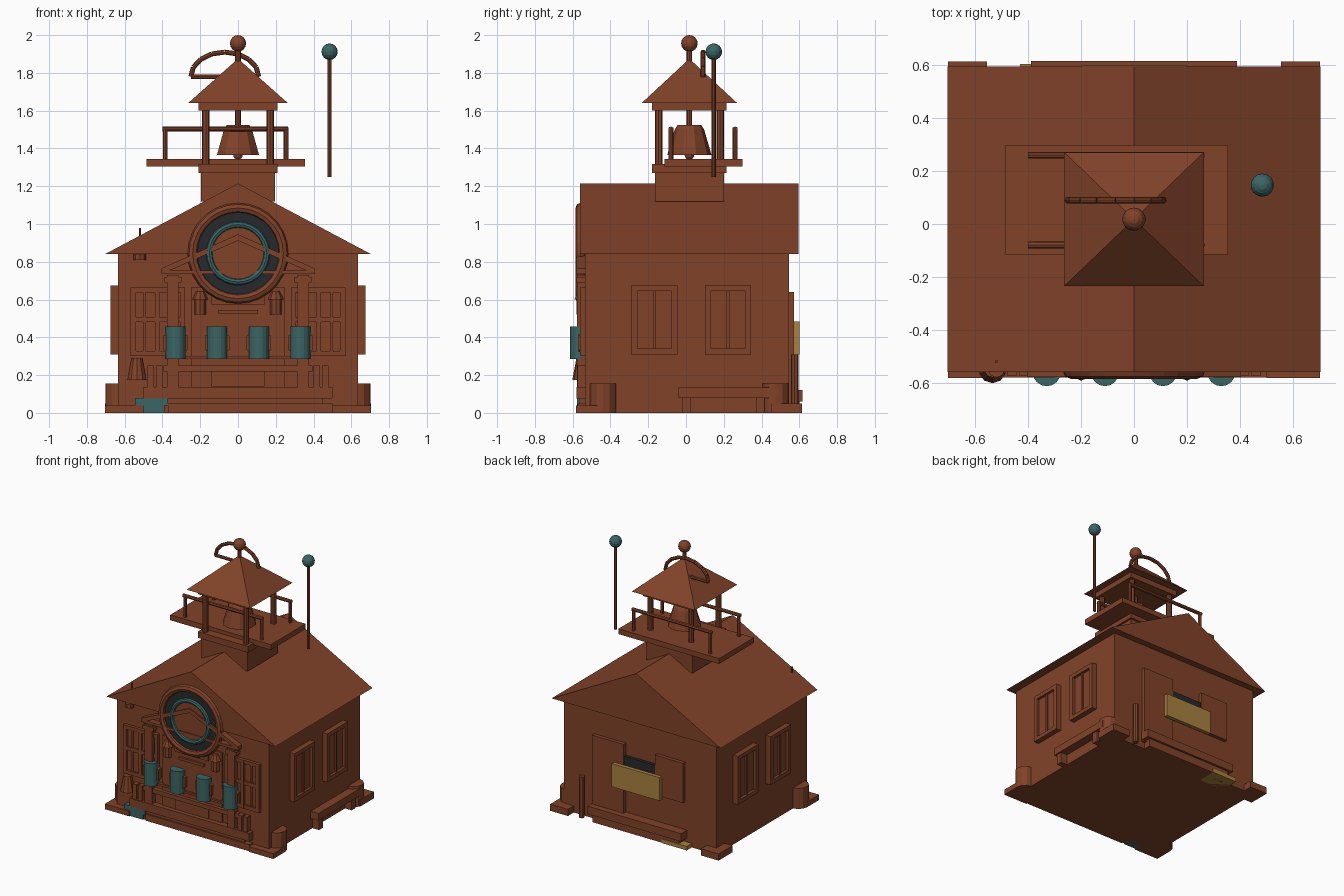
import bpy, bmesh, math
from mathutils import Vector

if "Cube" in bpy.data.objects:
    bpy.data.objects.remove(bpy.data.objects["Cube"])


def material(name, c):
    m = bpy.data.materials.new(name)
    m.diffuse_color = (*c, 1)
    m.use_nodes = True
    m.node_tree.nodes["Principled BSDF"].inputs["Base Color"].default_value = m.diffuse_color
    return m


BROWN = material("brick brown", (0.22, 0.055, 0.022))
TEAL = material("dark teal", (0.045, 0.13, 0.13))
DARK = material("charcoal", (0.02, 0.022, 0.025))
GOLD = material("mustard", (0.40, 0.22, 0.05))


def finish(name, bm, mat=BROWN, smooth=False):
    bmesh.ops.recalc_face_normals(bm, faces=bm.faces)
    me = bpy.data.meshes.new(name)
    for f in bm.faces:
        f.smooth = smooth
    bm.to_mesh(me)
    bm.free()
    me.materials.append(mat)
    ob = bpy.data.objects.new(name, me)
    bpy.context.collection.objects.link(ob)
    return ob


def box(name, x0, x1, y0, y1, z0, z1, mat=BROWN):
    bm = bmesh.new()
    bmesh.ops.create_cube(bm, size=1)
    for v in bm.verts:
        v.co = ((x0, x1)[v.co.x > 0], (y0, y1)[v.co.y > 0], (z0, z1)[v.co.z > 0])
    return finish(name, bm, mat)


def rod(name, a, b, r1, r2=None, n=10, mat=BROWN):
    a, b = Vector(a), Vector(b)
    bm = bmesh.new()
    bmesh.ops.create_cone(bm, cap_ends=True, segments=n, radius1=r1,
                          radius2=r1 if r2 is None else r2, depth=(b - a).length)
    rot = (b - a).to_track_quat('Z', 'Y')
    for v in bm.verts:
        v.co = rot @ v.co + (a + b) / 2
    return finish(name, bm, mat)


def ball(name, c, r, mat=BROWN):
    bm = bmesh.new()
    bmesh.ops.create_uvsphere(bm, u_segments=14, v_segments=8, radius=r)
    bmesh.ops.translate(bm, verts=bm.verts, vec=c)
    return finish(name, bm, mat)


def prism(name, profile, y0, y1, mat=BROWN):
    bm = bmesh.new()
    f = bm.faces.new([bm.verts.new((x, y0, z)) for x, z in profile])
    ext = bmesh.ops.extrude_face_region(bm, geom=[f])["geom"]
    bmesh.ops.translate(bm, vec=(0, y1 - y0, 0),
                        verts=[v for v in ext if isinstance(v, bmesh.types.BMVert)])
    return finish(name, bm, mat)


def ring(name, c, major, minor, mat):
    bpy.ops.mesh.primitive_torus_add(location=c, rotation=(math.pi / 2, 0, 0), major_segments=28,
                                     minor_segments=8, major_radius=major, minor_radius=minor)
    ob = bpy.context.object
    ob.name = name
    ob.data.materials.append(mat)


# main hall and roof
box("hall_walls", -.635, .635, -.535, .545, 0, .845)
prism("main_roof", [(-.705, .84), (.705, .84), (0, 1.215)], -.56, .595)

# corner slabs and round corner posts
for s in (-1, 1):
    box("front_corner_slab", *sorted((s * .5, s * .703)), -.583, -.44, 0, .04)
    box("back_corner_slab", *sorted((s * .555, s * .703)), .45, .615, 0, .05)
    rod("front_corner_post", (s * .632, -.44, 0), (s * .632, -.44, .155), .07, n=12)
rod("back_corner_post", (.632, .475, 0), (.632, .475, .155), .07, n=12)

# side windows: plate, raised frame, mullion
for s in (-1, 1):
    for y0 in (-.29, .10):
        y1, z0, z1 = y0 + .245, .31, .675
        side = lambda n, d, *r: box(n, *sorted((s * .62, s * d)), *r)
        side("side_window_plate", .655, y0 + .01, y1 - .01, z0 + .01, z1 - .01)
        side("side_window_jamb", .675, y0, y0 + .032, z0, z1)
        side("side_window_jamb", .675, y1 - .032, y1, z0, z1)
        side("side_window_sill", .675, y0, y1, z0, z0 + .03)
        side("side_window_head", .675, y0, y1, z1 - .03, z1)
        side("side_window_mullion", .667, y0 + .115, y0 + .13, z0, z1)

# right side bench
box("bench_seat", .62, .70, -.04, .49, .08, .135)
for y in (-.02, .37):
    box("bench_leg", .63, .69, y, y + .045, 0, .08)

# front windows, columns, lanterns, stumps
for s in (-1, 1):
    def front(n, a, b, d, z0, z1):
        return box(n, *sorted((s * a, s * b)), d, -.52, z0, z1)
    front("front_window_plate", .29, .56, -.543, .31, .655)
    for a, b in ((.28, .305), (.415, .44), (.54, .568)):
        front("front_window_upright", a, b, -.56, .30, .665)
    for z in (.30, .48, .638):
        front("front_window_rail", .28, .568, -.557, z, z + .027)
    for a in (.355, .49):
        front("front_window_bar", a, a + .012, -.551, .31, .655)
    front("porch_column", .315, .375, -.577, .11, .73)
    front("column_cap", .30, .39, -.58, .69, .72)
    for a in (.40, .445):
        front("porch_stump", a, a + .033, -.575, .13, .25)
    rod("lantern_body", (s * .2, -.55, .52), (s * .2, -.55, .60), .03, n=8)
    rod("lantern_cap", (s * .2, -.55, .60), (s * .2, -.55, .645), .042, .02, n=8)

# door and its fittings, steps
box("front_door", -.25, .25, -.545, -.52, .13, .665)
box("door_panel", -.14, .14, -.553, -.52, .14, .245)
box("door_head", -.14, .14, -.555, -.52, .575, .62)
box("door_bar", -.105, .105, -.56, -.52, .525, .545)
box("porch_rail", -.395, .395, -.57, -.53, .22, .252)
box("porch_shelf", -.38, .38, -.56, -.53, .285, .30)
box("upper_step", -.50, .50, -.58, -.52, .075, .137)
box("lower_step", -.37, .50, -.575, -.52, 0, .05)
box("step_riser", -.45, .45, -.565, -.52, .0, .08)

# row of teal drums with hexagonal holders
for x in (-.33, -.11, .11, .33):
    rod("drum", (x, -.56, .285), (x, -.56, .457), .053, n=16, mat=TEAL)
    rod("drum_holder", (x, -.53, .37), (x, -.57, .37), .075, n=6)

# round window
C = .845
rod("round_window_back", (0, -.53, C), (0, -.566, C), .235, n=28, mat=DARK)
rod("round_window_face", (0, -.55, C), (0, -.570, C), .145, n=28)
ring("round_window_frame", (0, -.558, C), .24, .027, BROWN)
ring("round_window_trim", (0, -.568, C), .152, .017, TEAL)

# porch pediment
for s in (-1, 1):
    prism("porch_rafter", [(0, .945), (s * .405, .765), (s * .405, .735), (0, .912)], -.579, -.53)
box("porch_tie_beam", -.39, .39, -.577, -.53, .735, .755)

# small items on the front left
rod("hand_bell", (-.535, -.55, .175), (-.535, -.55, .29), .052, .03, n=10)
rod("wall_lamp", (-.52, -.548, .81), (-.52, -.548, .838), .033, n=8)
rod("roof_pin", (-.52, -.52, .90), (-.52, -.52, .98), .006, n=6)
box("teal_crate_lid", -.545, -.37, -.578, -.50, .04, .078, TEAL)
box("teal_crate", -.50, -.39, -.574, -.50, 0, .04, TEAL)

# back wall: door, window, sign board, step, post
box("back_door", .12, .385, .53, .572, .05, .64)
box("back_window", -.375, -.14, .53, .572, .33, .63)
box("back_opening", -.17, .12, .53, .568, .33, .55, DARK)
box("back_board", -.20, .20, .572, .60, .31, .485, GOLD)
box("back_step", -.39, .39, .53, .617, .06, .12)
box("back_step_base", -.36, .36, .53, .60, 0, .06)
rod("back_post", (.467, .575, 0), (.467, .575, .31), .02, n=8)
box("mustard_mat", -.43, -.22, .46, .605, 0, .03, GOLD)

# bell tower
T = .018
box("tower_base", -.195, .195, T - .183, T + .183, 1.12, 1.275)
box("tower_cap", -.21, .21, T - .197, T + .197, 1.27, 1.317)
box("balcony_floor", -.485, .355, -.115, .298, 1.305, 1.345)
for sx in (-1, 1):
    for sy in (-1, 1):
        rod("tower_post", (sx * .17, T + sy * .163, 1.3), (sx * .17, T + sy * .163, 1.61), .02, n=8)
box("tower_beam", -.21, .21, T - .197, T + .197, 1.60, 1.64)
bm = bmesh.new()
base = [bm.verts.new((sx * .264, T + sy * .253, 1.64)) for sx, sy in ((-1, -1), (1, -1), (1, 1), (-1, 1))]
apex = bm.verts.new((0, T, 1.875))
bm.faces.new(base)
for i in range(4):
    bm.faces.new((base[i], base[(i + 1) % 4], apex))
finish("tower_roof", bm)
rod("finial_stem", (0, T, 1.85), (0, T, 1.93), .015, n=8)
ball("finial_ball", (0, T, 1.956), .044)
for y in (-.08, .26):
    rod("balcony_rail", (-.40, y, 1.503), (.265, y, 1.503), .013, n=8)
    for x in (-.385, .255):
        rod("balcony_post", (x, y, 1.34), (x, y, 1.51), .013, n=8)

# bell and clapper
rod("bell_lip", (0, T, 1.365), (0, T, 1.39), .117, .11, n=10)
rod("bell_body", (0, T, 1.39), (0, T, 1.50), .11, .078, n=10)
rod("bell_crown", (0, T, 1.50), (0, T, 1.525), .078, .062, n=10)
rod("bell_hanger", (0, T, 1.52), (0, T, 1.61), .015, n=8)
ball("bell_clapper", (0, T, 1.365), .025)

# hoop on the tower roof
hoop = [(-.07 + .18 * math.cos(t * math.pi / 8), .09, 1.78 + .13 * math.sin(t * math.pi / 8))
        for t in range(9)]
for a, b in zip(hoop, hoop[1:]):
    rod("roof_hoop", a, b, .013, n=8)
rod("roof_hoop_chord", hoop[0], hoop[-1], .012, n=8)

# mast with ball
rod("mast", (.485, .147, 1.25), (.485, .147, 1.90), .011, n=8)
ball("mast_ball", (.485, .147, 1.912), .044, TEAL)
